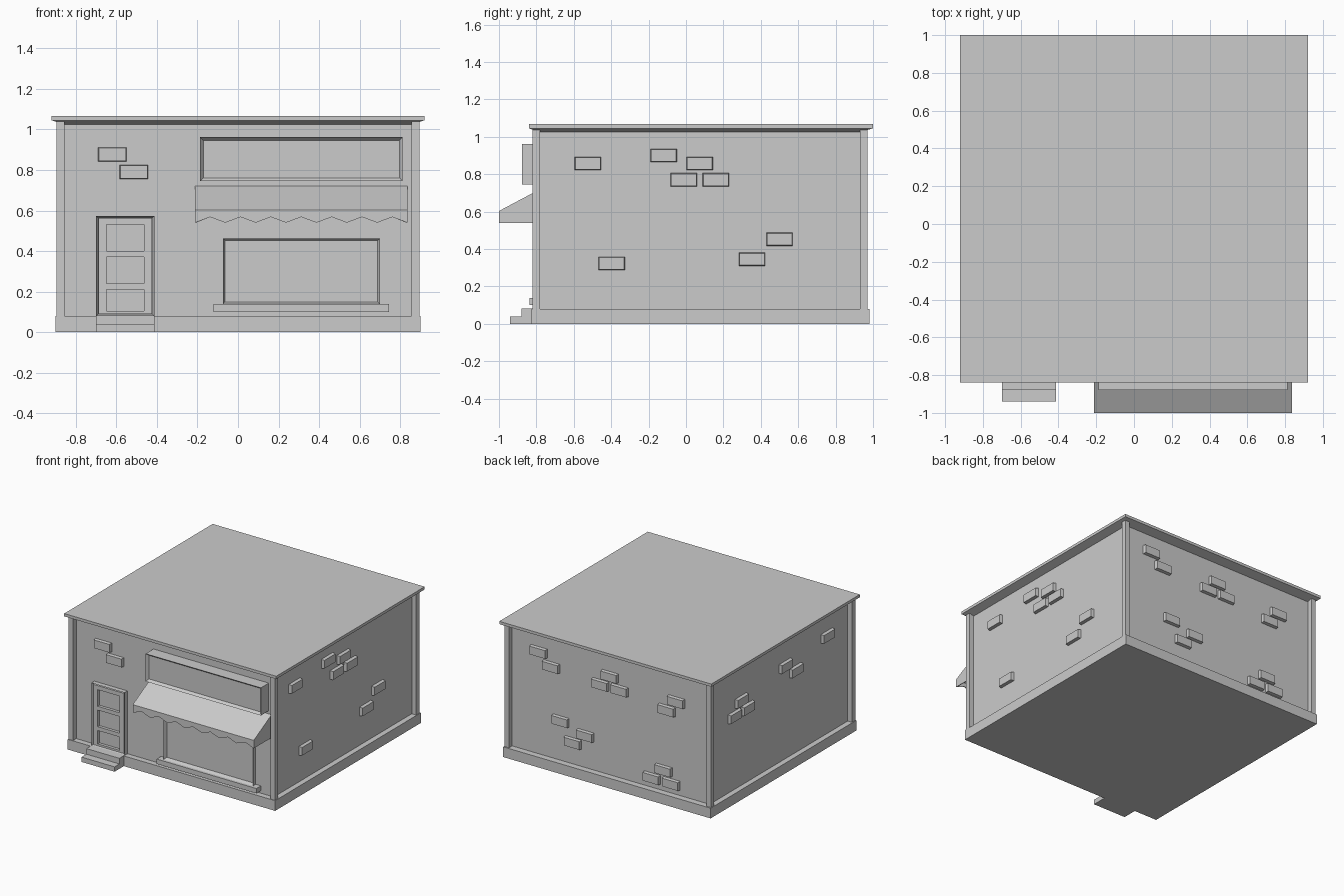
import bpy, bmesh
from mathutils import Vector

if "Cube" in bpy.data.objects:
    bpy.data.objects.remove(bpy.data.objects["Cube"])


def finish(name, bm):
    bmesh.ops.recalc_face_normals(bm, faces=bm.faces)
    me = bpy.data.meshes.new(name)
    bm.to_mesh(me)
    bm.free()
    ob = bpy.data.objects.new(name, me)
    bpy.context.collection.objects.link(ob)
    return ob


def add_box(bm, x, y, z):
    geom = bmesh.ops.create_cube(bm, size=1)["verts"]
    for v in geom:
        v.co = Vector([(a + b) / 2 + c * (b - a) for (a, b), c in zip((x, y, z), v.co)])
    return geom


def box(name, x, y, z):
    bm = bmesh.new()
    add_box(bm, x, y, z)
    return finish(name, bm)


def framed_panel(name, x, y, z, rim, depth):
    """Box whose front face is inset by rim and pushed back by depth."""
    bm = bmesh.new()
    add_box(bm, x, y, z)
    bm.normal_update()
    front = min(bm.faces, key=lambda f: f.calc_center_median().y)
    bmesh.ops.inset_region(bm, faces=[front], thickness=rim, use_even_offset=True)
    bmesh.ops.translate(bm, verts=front.verts, vec=(0, depth, 0))
    return finish(name, bm)


WX, Y0, Y1 = 0.857, -0.78, 0.93     # wall planes

# Walls and plinth
box("walls", (-WX, WX), (Y0, Y1), (0.04, 1.03))
box("plinth", (-0.9, 0.9), (-0.825, 0.98), (0, 0.08))

# Corner pillars
bm = bmesh.new()
for x in ((-0.895, -WX), (WX, 0.895)):
    for y in ((-0.82, Y0), (Y1, 0.97)):
        add_box(bm, x, y, (0.08, 1.043))
finish("corner_pillars", bm)

# Roof slab with sloped soffit
box("roof", (-0.92, 0.92), (-0.84, 1.0), (1.045, 1.067))
bm = bmesh.new()
for v in add_box(bm, (-0.92, 0.92), (-0.84, 1.0), (1.025, 1.045)):
    if v.co.z < 1.03:
        v.co.x = WX if v.co.x > 0 else -WX
        v.co.y = Y1 if v.co.y > 0 else Y0
finish("roof_soffit", bm)

# Sign board
framed_panel("sign_board", (-0.187, 0.813), (-0.878, Y0), (0.745, 0.962), 0.016, 0.02)

# Shop window and sill
framed_panel("shop_window", (-0.075, 0.70), (-0.815, Y0), (0.138, 0.463), 0.011, 0.025)
box("window_sill", (-0.12, 0.745), (-0.836, Y0), (0.10, 0.138))

# Door frame, then rails and stiles leaving three sunken panels
framed_panel("door_frame", (-0.70, -0.413), (-0.818, Y0), (0.08, 0.573), 0.011, 0.031)
bm = bmesh.new()
dy = (-0.81, -0.785)
for x in ((-0.689, -0.65), (-0.463, -0.424)):
    add_box(bm, x, dy, (0.09, 0.562))
for z in ((0.09, 0.105), (0.21, 0.24), (0.37, 0.40), (0.53, 0.562)):
    add_box(bm, (-0.65, -0.463), dy, z)
finish("door_leaf", bm)

# Steps
box("lower_step", (-0.70, -0.413), (-0.94, -0.82), (0, 0.038))
box("upper_step", (-0.70, -0.413), (-0.88, -0.80), (0, 0.082))

# Awning: sloped cloth, zigzag valance and end panels
bm = bmesh.new()
AX0, AX1, TEETH = -0.213, 0.837, 7
n = TEETH * 2
top, fold, hem = [], [], []
for i in range(n + 1):
    x = AX0 + (AX1 - AX0) * i / n
    top.append(bm.verts.new((x, Y0, 0.72)))
    fold.append(bm.verts.new((x, -1, 0.603)))
    hem.append(bm.verts.new((x, -1, 0.568 if i % 2 else 0.54)))
for i in range(n):
    bm.faces.new((top[i], top[i + 1], fold[i + 1], fold[i]))
    bm.faces.new((fold[i], fold[i + 1], hem[i + 1], hem[i]))
for i in (0, n):
    back = bm.verts.new((top[i].co.x, Y0, 0.54))
    bm.faces.new((top[i], fold[i], hem[i], back))
awning = finish("awning", bm)
sol = awning.modifiers.new("cloth_thickness", 'SOLIDIFY')
sol.thickness = 0.006
sol.offset = -1

# Raised bricks: (position along wall, height)
BRICKS = {
    "front": [(-0.62, 0.877), (-0.514, 0.79)],
    "right": [(-0.525, 0.857), (-0.12, 0.90), (0.073, 0.857), (-0.012, 0.77),
              (0.16, 0.77), (0.50, 0.452), (0.353, 0.345), (-0.398, 0.323)],
    "back": [(0.623, 0.885), (0.515, 0.795), (0.005, 0.855), (0.087, 0.77), (-0.08, 0.77),
             (-0.57, 0.81), (-0.49, 0.723), (0.433, 0.392), (0.217, 0.335), (0.325, 0.25),
             (-0.462, 0.245), (-0.36, 0.157), (-0.53, 0.157)],
    "left": [(0.546, 0.748), (0.633, 0.66), (0.47, 0.66), (0, 0.812), (-0.13, 0.728),
             (-0.52, 0.85)],
}
PLACE = {
    "front": lambda u, d, z: (u, Y0 - d, z),
    "back": lambda u, d, z: (u, Y1 + d, z),
    "right": lambda u, d, z: (WX + d, u, z),
    "left": lambda u, d, z: (-WX - d, u, z),
}
for side, spots in BRICKS.items():
    bm = bmesh.new()
    for u, z in spots:
        for v in bmesh.ops.create_cube(bm, size=1)["verts"]:
            outer = v.co.y > 0
            w, h = (0.134, 0.064) if outer else (0.144, 0.073)   # tapered face
            v.co = PLACE[side](u + v.co.x * w, 0.025 if outer else -0.01, z + v.co.z * h)
    finish(side + "_bricks", bm)
